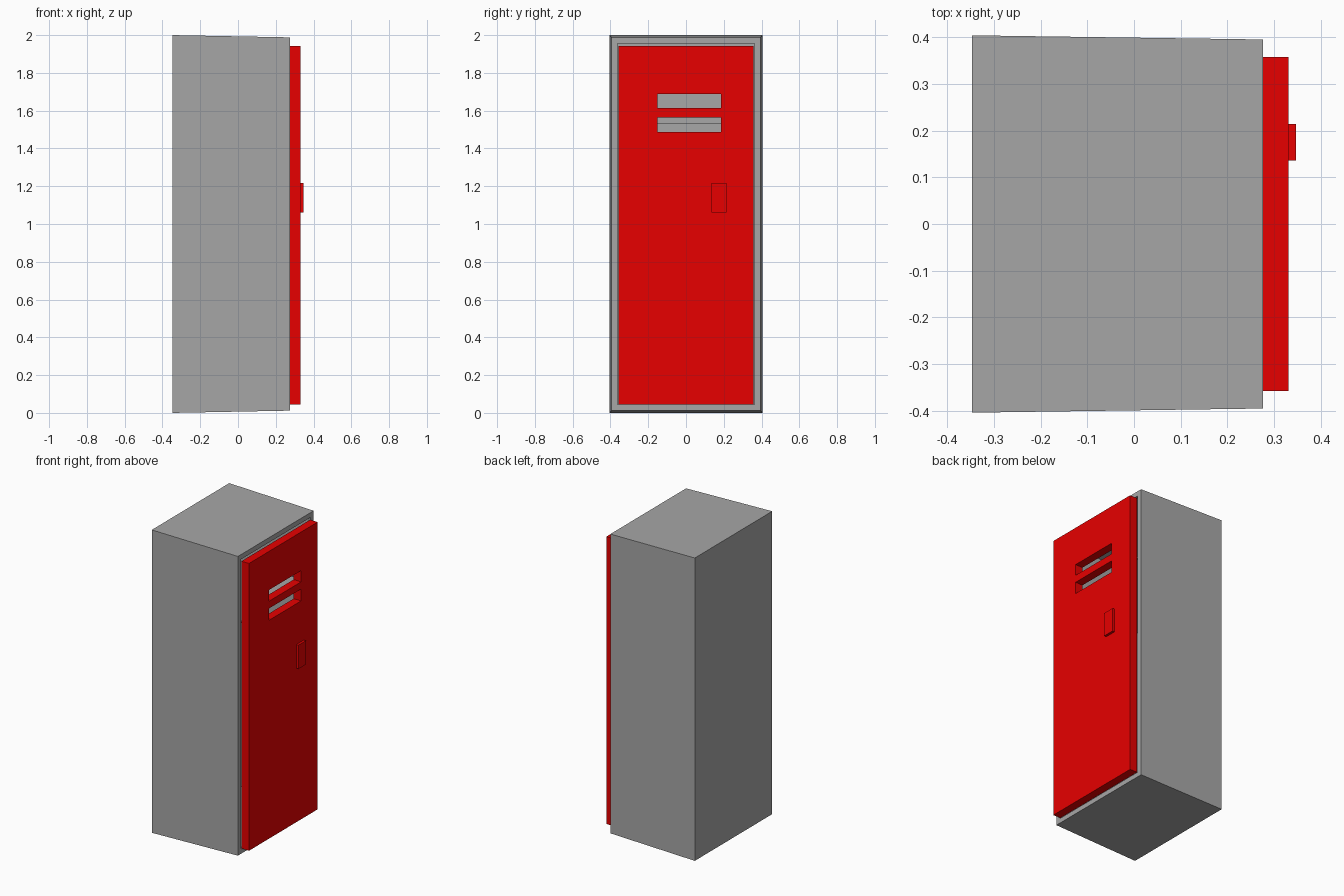
import bpy
import bmesh
from mathutils import Vector

default = bpy.data.objects.get("Cube")
if default:
    bpy.data.objects.remove(default, do_unlink=True)


def make_material(name, colour):
    mat = bpy.data.materials.new(name)
    mat.use_nodes = True
    mat.diffuse_color = colour
    mat.node_tree.nodes["Principled BSDF"].inputs["Base Color"].default_value = colour
    return mat


grey = make_material("grey metal", (0.385, 0.385, 0.385, 1))
red = make_material("red paint", (0.8, 0, 0, 1))


def add_object(name, bm, mat):
    bmesh.ops.recalc_face_normals(bm, faces=bm.faces)
    mesh = bpy.data.meshes.new(name)
    bm.to_mesh(mesh)
    bm.free()
    mesh.materials.append(mat)
    obj = bpy.data.objects.new(name, mesh)
    bpy.context.collection.objects.link(obj)
    return obj


def box_mesh(low, high):
    low, high = Vector(low), Vector(high)
    bm = bmesh.new()
    bmesh.ops.create_cube(bm, size=1)
    for v in bm.verts:
        v.co = (low + high) / 2 + v.co * (high - low)
    return bm


def add_box(name, low, high, mat):
    return add_object(name, box_mesh(low, high), mat)


# Cabinet: tapers slightly toward the door, hollowed from its open side
BACK, FRONT = -0.347, 0.276
bm = box_mesh((BACK, -0.404, 0), (FRONT, 0.404, 2))
for v in bm.verts:
    if v.co.x > 0:
        v.co.y *= 0.978
        v.co.z = 1 + (v.co.z - 1) * 0.988
opening = max(bm.faces, key=lambda f: f.calc_center_median().x)
bmesh.ops.inset_region(bm, faces=[opening], thickness=0.045)
hollow = bmesh.ops.extrude_face_region(bm, geom=[opening])
bmesh.ops.delete(bm, geom=[opening], context='FACES_ONLY')
for v in hollow["geom"]:
    if isinstance(v, bmesh.types.BMVert):
        v.co.x = BACK + 0.04
add_object("cabinet", bm, grey)

# Thin sheet shelf inside the cabinet
add_box("shelf", (BACK + 0.035, -0.355, 1.532), (FRONT - 0.005, 0.355, 1.536), grey)

# Door with two vent slots cut through it
door = add_box("door", (FRONT, -0.358, 0.045), (0.331, 0.358, 1.942), red)
for low, high in ((1.487, 1.565), (1.613, 1.687)):
    cutter = add_box("vent_cutter", (0.2, -0.151, low), (0.4, 0.186, high), red)
    cutter.hide_render = True
    cut = door.modifiers.new("vent", 'BOOLEAN')
    cut.operation = 'DIFFERENCE'
    cut.solver = 'EXACT'
    cut.object = cutter
    bpy.context.view_layer.objects.active = door
    bpy.ops.object.modifier_apply(modifier=cut.name)
    bpy.data.objects.remove(cutter, do_unlink=True)

# Handle plate
add_box("handle", (0.331, 0.136, 1.061), (0.347, 0.214, 1.218), red)
